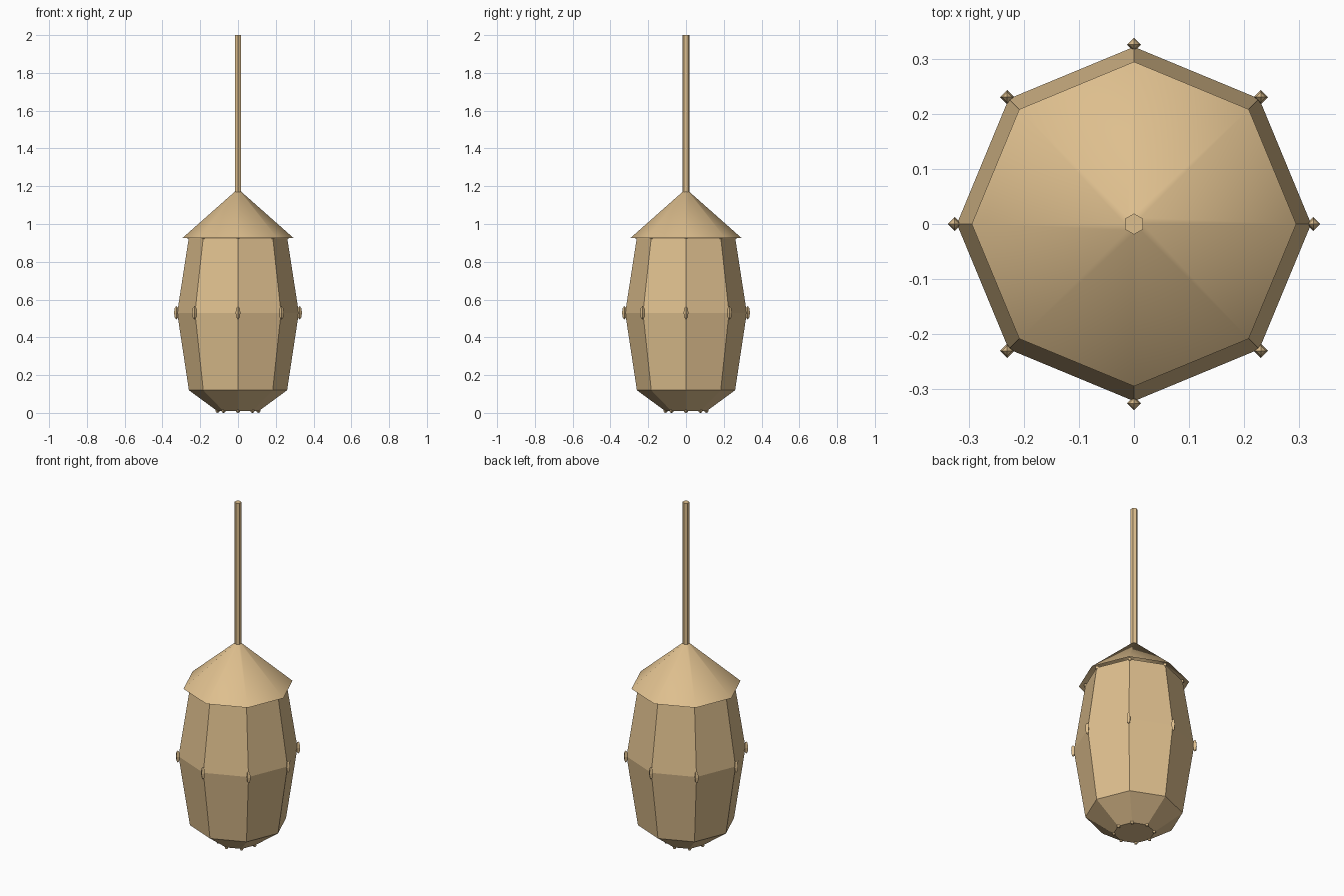
import bpy, bmesh
from math import cos, sin, pi, radians

SIDES = 8
cube = bpy.data.objects.get("Cube")
if cube:
    bpy.data.objects.remove(cube, do_unlink=True)

tan = bpy.data.materials.new("tan_paper")
tan.use_nodes = True
colour = (0.73, 0.52, 0.27, 1)
tan.diffuse_color = colour
tan.node_tree.nodes["Principled BSDF"].inputs["Base Color"].default_value = colour


def lathe(name, profile, sides, start=0.0, close_bottom=True):
    """Stack polygon rings (radius, height) into a faceted shell."""
    bm = bmesh.new()
    rings = [[bm.verts.new((r * cos(start + 2 * pi * i / sides),
                            r * sin(start + 2 * pi * i / sides), z))
              for i in range(sides)] for r, z in profile]
    for low, high in zip(rings, rings[1:]):
        for i in range(sides):
            j = (i + 1) % sides
            bm.faces.new((low[i], low[j], high[j], high[i]))
    bm.faces.new(rings[-1])
    if close_bottom:
        bm.faces.new(rings[0][::-1])
    return finish(name, bm)


def finish(name, bm):
    mesh = bpy.data.meshes.new(name)
    bm.to_mesh(mesh)
    bm.free()
    mesh.materials.append(tan)
    obj = bpy.data.objects.new(name, mesh)
    bpy.context.collection.objects.link(obj)
    return obj


def knots(name, radius, height, width, half_height):
    """Small four-sided beads on the corners of one ring of the body."""
    bm = bmesh.new()
    for i in range(SIDES):
        a = 2 * pi * i / SIDES
        new = bmesh.ops.create_uvsphere(bm, u_segments=4, v_segments=4, radius=1)["verts"]
        bmesh.ops.scale(bm, vec=(width, width, half_height), verts=new)
        bmesh.ops.translate(bm, vec=(radius * cos(a), radius * sin(a), height), verts=new)
    return finish(name, bm)


# Faceted lantern body, widest at the middle
lathe("lantern_body", [(0.11, 0.01), (0.26, 0.12), (0.322, 0.53), (0.26, 0.93)], SIDES)

# Smooth hollow conical cap
cap = lathe("cap", [(0.295, 0.925), (0.016, 1.172)], SIDES, close_bottom=False)
bpy.ops.object.select_all(action="DESELECT")
cap.select_set(True)
bpy.context.view_layer.objects.active = cap
bpy.ops.object.shade_smooth_by_angle(angle=radians(50))

# Hexagonal hanging rod
lathe("hanging_rod", [(0.019, 1.15), (0.019, 2.0)], 6, start=pi / 2)

# Frame knots at the bottom, middle and top rings
knots("bottom_knots", 0.108, 0.012, 0.012, 0.012)
knots("middle_knots", 0.326, 0.53, 0.013, 0.036)
knots("top_knots", 0.258, 0.93, 0.012, 0.012)
